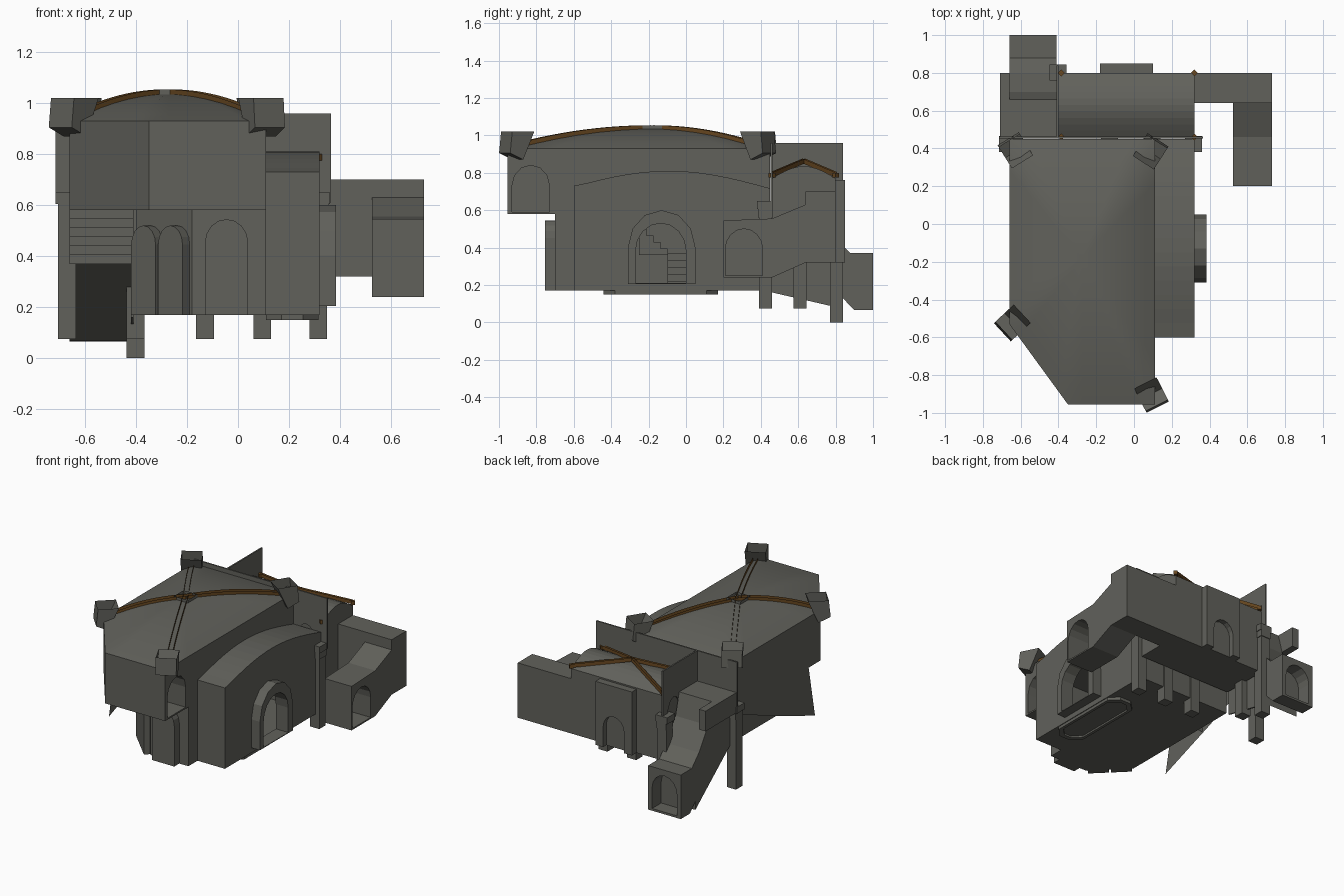
import bpy, bmesh, math
from mathutils import Matrix, Vector

if "Cube" in bpy.data.objects:
    bpy.data.objects.remove(bpy.data.objects["Cube"])

def material(name, col):
    m = bpy.data.materials.new(name)
    m.diffuse_color = (*col, 1)
    m.use_nodes = True
    m.node_tree.nodes["Principled BSDF"].inputs["Base Color"].default_value = m.diffuse_color
    return m

STONE = material("grey stone", (0.12, 0.12, 0.105))
WOOD = material("brown timber", (0.14, 0.065, 0.015))

def make(name, verts, faces, mat=STONE, fix=True):
    me = bpy.data.meshes.new(name)
    me.from_pydata([tuple(v) for v in verts], [], faces)
    if fix:
        bm = bmesh.new()
        bm.from_mesh(me)
        bmesh.ops.recalc_face_normals(bm, faces=bm.faces)
        bm.to_mesh(me)
        bm.free()
    me.materials.append(mat)
    ob = bpy.data.objects.new(name, me)
    bpy.context.collection.objects.link(ob)
    return ob

def prism(name, pts, axis, a, b, mat=STONE, caps=True, closed=True):
    """Extrude a 2D profile along an axis: x takes (y,z), y takes (x,z), z takes (x,y)."""
    put = {"x": lambda p, h: (h, p[0], p[1]), "y": lambda p, h: (p[0], h, p[1]),
           "z": lambda p, h: (p[0], p[1], h)}[axis]
    n = len(pts)
    verts = [put(p, a) for p in pts] + [put(p, b) for p in pts]
    faces = [(i, (i + 1) % n, n + (i + 1) % n, n + i) for i in range(n if closed else n - 1)]
    if caps:
        faces += [tuple(range(n))[::-1], tuple(range(n, 2 * n))]
    return make(name, verts, faces, mat)

def box(name, x0, x1, y0, y1, z0, z1, mat=STONE):
    return prism(name, [(x0, y0), (x1, y0), (x1, y1), (x0, y1)], "z", z0, z1, mat)

def arch(c, w, z0, z1, n=8, rise=None):
    """Arched outline centred on c, width w, from z0 up to z1."""
    r = w / 2
    rise = rise or min(r * 1.1, z1 - z0)
    top = [(c + r * math.cos(math.pi * i / n), z1 - rise + rise * math.sin(math.pi * i / n))
           for i in range(n + 1)]
    return [(c - r, z0), (c + r, z0)] + top

def cut(ob, cutters):
    """Carve the cutters out of ob and bake the result."""
    for c in cutters:
        m = ob.modifiers.new("carve", "BOOLEAN")
        m.operation, m.object, m.solver = "DIFFERENCE", c, "EXACT"
    dg = bpy.context.evaluated_depsgraph_get()
    me = bpy.data.meshes.new_from_object(ob.evaluated_get(dg))
    ob.modifiers.clear()
    ob.data = me

cutters = []
def cutter(*args):
    c = prism("cutter", *args)
    c.hide_render = True
    cutters.append(c)
    return c

# --- great hall, upper storey with arched window ---
plan = [(.11, -.955), (.11, .45), (-.66, .45), (-.66, -.53), (-.35, -.955)]
hall = prism("upper_hall", plan, "z", .58, .93)
cut(hall, [cutter(arch(-.83, .2, .59, .84, 6), "x", -.25, .2)])

# --- domed roof over the hall ---
C = Vector((-.275, -.18))
def dome_z(t):
    return .93 + .105 * (1 - t * t)

outline = []
for i, p in enumerate(plan):
    q = plan[(i + 1) % len(plan)]
    outline += [Vector(p).lerp(Vector(q), k / 6) for k in range(6)]
n, rings = len(outline), 7
verts = [(*C.lerp(p, 1 - r / rings), dome_z(1 - r / rings)) for r in range(rings) for p in outline]
verts.append((*C, dome_z(0)))
faces = [(r * n + i, r * n + (i + 1) % n, (r + 1) * n + (i + 1) % n, (r + 1) * n + i)
         for r in range(rings - 1) for i in range(n)]
faces += [((rings - 1) * n + i, (rings - 1) * n + (i + 1) % n, rings * n) for i in range(n)]
roof = make("domed_roof", verts, faces)
for f in roof.data.polygons:
    f.use_smooth = True

# --- timber ribs: paired upright strips, no tops ---
def rib(name, start, end, zf, gap, h=.025, steps=12):
    start, end = Vector(start), Vector(end)
    d = (end - start).normalized()
    side = Vector((-d.y, d.x)) * gap
    for s in (-1, 1):
        verts = []
        for i in range(steps + 1):
            p = start.lerp(end, i / steps) + side * s
            z = zf(i / steps)
            verts += [(p.x, p.y, z - .006), (p.x, p.y, z + h - .006)]
        make(name, verts, [(2 * i, 2 * i + 2, 2 * i + 3, 2 * i + 1) for i in range(steps)], WOOD)

# --- corner corbels: open cups with undercut bottoms, turned to the dome centre ---
for x, y in ((-.625, .385), (.085, .38), (-.64, -.52), (.09, -.9)):
    rib("roof_rib", C, (x, y), lambda t: dome_z(t * .95), .016)
    d = (C - Vector((x, y))).normalized()
    s = Vector((-d.y, d.x))
    c = Vector((x, y))
    verts = []
    for z_in, z_out, inner, outer in ((.87, .905, .0, -.078), (1.02, 1.02, .066, -.066)):
        for a, b in ((outer, -1), (inner, -1), (inner, 1), (outer, 1)):
            p = c + d * a + s * b * .066
            verts.append((p.x, p.y, z_in if a == inner else z_out))
    make("corner_corbel", verts, [(3, 2, 1, 0)] + [(i, (i + 1) % 4, 4 + (i + 1) % 4, 4 + i)
                                                   for i in range(4)])
prism("roof_boss", [(C.x + .075 * math.cos(a), C.y + .075 * math.sin(a))
                    for a in (.785, 2.356, 3.927, 5.498)], "z", 1.02, 1.053, caps=False)

# --- lower hall, side bay and arched porch ---
lower = prism("lower_hall", [(.11, -.70), (.11, .45), (-.40, .45), (-.40, -.48), (-.18, -.70)],
              "z", .17, .58)
bay_top = [(.45 - 1.05 * i / 14, .71 + .10 * math.sin(math.pi * (i / 14 * .93 + .02)))
           for i in range(15)]
bay_top[-1] = (-.6, .73)
bay = prism("side_bay", [(-.6, .17), (.45, .17)] + bay_top, "x", .11, .32)
porch = prism("porch", arch(-.13, .36, .205, .60, 6), "x", .31, .385)
room = cutter([(-.44, .18), (.4, .18), (.4, .56), (-.44, .56)], "x", -.39, .29)
door = cutter(arch(-.135, .27, .21, .53, 8), "x", .2, .45)
cut(lower, [room])
cut(bay, [room, door])
cut(porch, [door])

# --- sunken floor plate with stepped rim ---
def octagon(x0, x1, y0, y1, k):
    return [(x0 + k, y0), (x1 - k, y0), (x1, y0 + k), (x1, y1 - k),
            (x1 - k, y1), (x0 + k, y1), (x0, y1 - k), (x0, y0 + k)]
plate = prism("floor_plate", octagon(.11, .315, -.44, .17, .06), "z", .15, .175)
cut(plate, [cutter(octagon(.13, .295, -.41, .14, .055), "z", .1, .162)])

# --- arched niches on the front and on the slanted corner ---
prism("front_niche", arch(-.045, .17, .17, .545), "y", -.755, -.69)
for t in (.26, .74):
    ob = prism("corner_niche", arch(0, .135, .17, .52), "y", -.04, .01)
    px, py = -.18 - .22 * t, -.70 + .22 * t
    ob.data.transform(Matrix.Translation((px, py, 0)) @ Matrix.Rotation(-math.pi / 4, 4, "Z"))

# --- stairs: first flight inside, second flight under the hall ---
for i in range(5):
    box("inner_step", -.39, -.21 - .035 * i, -.1, .0, .18 + .038 * i, .218 + .038 * i)
steps = [(-.1, .37)]
for i in range(6):
    y, z = steps[-1]
    steps += [(y, z + .035), (y - .06, z + .035)]
prism("upper_stairs", steps, "x", -.66, -.41, caps=False, closed=False)
for i in range(4):
    box("inner_flight", -.385, -.36, -.25 + .0375 * i, -.2125 + .0375 * i, .36, .50 - .035 * i)
make("stair_wall", [(-.66, -.40, .58), (-.66, -.47, .22), (-.66, -.05, .38), (-.66, .45, .58)],
     [(0, 1, 2, 3)])

# --- rear room with shallow barrel vault and crossed ribs ---
box("rear_room", -.4, .32, .46, .80, .32, .77)
vault = [(.80 - .34 * i / 10, .77 + .065 * math.sin(math.pi * i / 10)) for i in range(11)]
prism("rear_roof", vault, "x", -.4, .32)
for a, b in (((.32, .46), (-.38, .80)), ((.32, .80), (-.38, .46))):
    rib("rear_rib", a, b, lambda t: .785 + .072 * (1 - abs(2 * t - 1)), .008)
for x in (.32, -.385):
    for y in (.46, .80):
        prism("rib_end", [(x + .018, y), (x, y + .018), (x - .018, y), (x, y - .018)],
              "z", .775, .80, WOOD)
north = box("north_door", -.18, .10, .80, .85, .32, .76)
cut(north, [cutter(arch(-.04, .16, .31, .55), "y", .815, .9)])

# --- east passage and its descending entrance ---
box("east_passage", .32, .73, .64, .80, .32, .70)
entry = prism("east_entrance", [(.2, .24), (.46, .24), (.64, .32), (.64, .63), (.46, .555),
                                (.2, .545)], "x", .525, .73)
cut(entry, [cutter(arch(.31, .2, .25, .50), "x", .56, .8)])

# --- west stairwell stepping down to the tunnel ---
prism("west_stairwell", [(.46, .37), (.84, .068), (.84, .41), (.80, .45), (.70, .60), (.66, .75),
                         (.46, .75)], "x", -.66, -.41)
box("stairwell_flank", -.71, -.66, .46, .80, .61, .75)
prism("stairwell_side", [(.46, .16), (.83, .075), (.80, .40), (.46, .40)], "x", -.42, -.41)
tunnel = prism("west_tunnel", [(.8, .17), (.9, .065), (1.0, .065), (1.0, .37), (.88, .37),
                               (.8, .45)], "x", -.66, -.41)
cut(tunnel, [cutter(arch(-.535, .19, .08, .33), "y", .9, 1.1)])

# --- arcade pillars with capitals ---
for x, y, z in ((-.67, .425, .075), (-.13, .425, .075), (.095, .425, .075), (.315, .425, .075),
                (-.402, .61, .075), (-.402, .805, 0)):
    box("pillar", x - .035, x + .035, y - .035, y + .035, z, .56)
    box("capital_neck", x - .035, x + .04, y - .04, y + .04, .56, .605)
    box("capital", x - .045, x + .045, y - .045, y + .04, .605, .65)

# --- thin arcade walls rising above the roofs ---
def arcade(name, lo, hi, bays, axis, a, b):
    pts = [(lo, .96), (lo, .61)]
    for s, e in bays:
        c, r = (s + e) / 2, (e - s) / 2
        pts += [(s, .61)] + [(c - r * math.cos(math.pi * i / 8), .63 + .11 * math.sin(math.pi * i / 8))
                             for i in range(9)] + [(e, .61)]
    prism(name, pts + [(hi, .61), (hi, .96)], axis, a, b)

arcade("hall_arcade", -.715, .365, [(-.63, -.45), (-.35, -.17), (-.09, .055), (.135, .275)],
       "y", .452, .462)
arcade("stair_arcade", .462, .84, [(.48, .57), (.65, .785)], "x", -.41, -.40)

# --- remove the carving helpers ---
for c in cutters:
    bpy.data.objects.remove(c)
